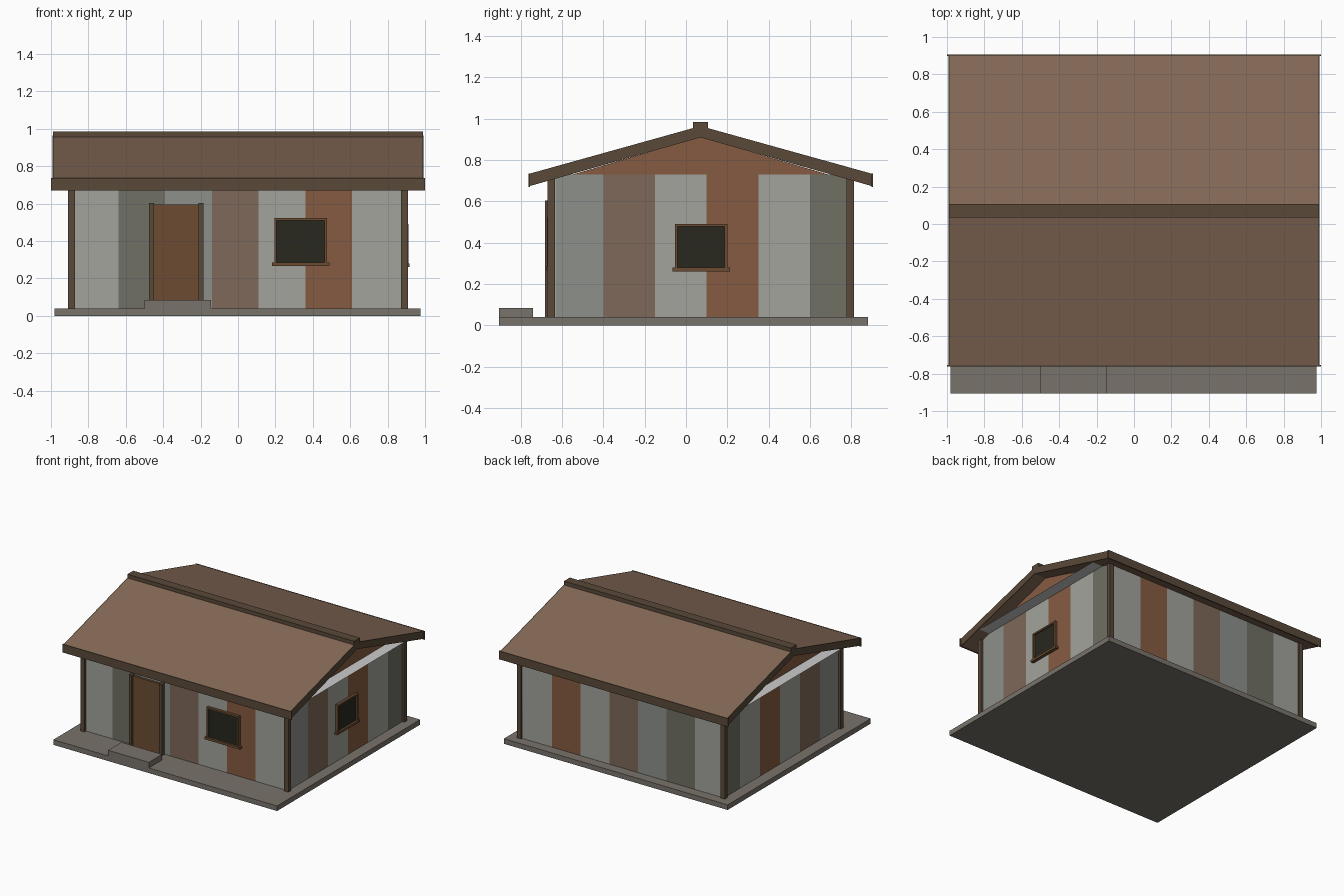
import bpy

if "Cube" in bpy.data.objects:
    bpy.data.objects.remove(bpy.data.objects["Cube"])

COL = {
    "light": (.36, .37, .33), "mid": (.27, .28, .26), "dark": (.16, .16, .13),
    "brown": (.21, .14, .10), "rust": (.24, .105, .053), "roof": (.23, .14, .093),
    "trim": (.10, .067, .041), "timber": (.15, .073, .032), "glass": (.021, .021, .014),
    "stone": (.19, .17, .145),
}
MAT = {}
for key, c in COL.items():
    MAT[key] = bpy.data.materials.new(key)
    MAT[key].diffuse_color = (*c, 1)


def add(name, verts, faces, mat=None):
    me = bpy.data.meshes.new(name)
    me.from_pydata(verts, [], faces)
    ob = bpy.data.objects.new(name, me)
    bpy.context.collection.objects.link(ob)
    if mat:
        me.materials.append(MAT[mat])
    return ob


def prism(name, profile, x0, x1, mat):
    """Extrude a (y, z) profile along x."""
    n = len(profile)
    verts = [(x, y, z) for x in (x0, x1) for y, z in profile]
    faces = [tuple(range(n))[::-1], tuple(range(n, 2 * n))]
    faces += [(i, (i + 1) % n, (i + 1) % n + n, i + n) for i in range(n)]
    return add(name, verts, faces, mat)


def box(name, x0, x1, y0, y1, z0, z1, mat):
    return prism(name, [(y0, z0), (y1, z0), (y1, z1), (y0, z1)], x0, x1, mat)


WX, Y0, Y1 = .89, -.65, .80          # wall planes
BASE, TOP, T = .04, .73, .02         # wall bottom, top, thickness

# Foundation and door step
box("foundation", -.98, .975, -.905, .88, 0, BASE, "stone")
box("door_step", -.50, -.145, -.905, -.74, BASE, .085, "stone")

# Striped wall panels: front and back share a pattern, as do the two sides
long_tones = ["light", "dark", "mid", "brown", "light", "rust", "light"]
long_cuts = [-WX, -.64, -.39, -.14, .11, .36, .61, WX]
side_tones = ["mid", "brown", "light", "rust", "light", "dark"]
side_cuts = [Y0, -.40, -.15, .10, .35, .60, Y1]
for tone, a, b in zip(long_tones, long_cuts, long_cuts[1:]):
    box("front_panel", a, b, Y0, Y0 + T, BASE, TOP, tone)
    box("back_panel", a, b, Y1 - T, Y1, BASE, TOP, tone)
for tone, a, b in zip(side_tones, side_cuts, side_cuts[1:]):
    box("right_panel", WX - T, WX, a, b, BASE, TOP, tone)
    box("left_panel", -WX, -WX + T, a, b, BASE, TOP, tone)

# Corner posts
for x in (-WX, WX):
    for y in (Y0, Y1 - .004):
        box("corner_post", x - .018, x + .018, y - .019, y + .017, BASE, .72, "trim")

# Ceiling sheet, projecting past the side walls
add("ceiling", [(-.98, Y0, TOP), (.98, Y0, TOP), (.98, Y1, TOP), (-.98, Y1, TOP)],
    [(0, 1, 2, 3)])

# Gable triangles
for s in (-1, 1):
    xs = sorted((s * (WX - T), s * WX))
    prism("gable", [(-.55, TOP), (.69, TOP), (.07, .912)], *xs, "rust")

# Roof slopes, barge boards, eave boards and ridge cap
RIDGE = .07
for eave, side in ((-.755, "front"), (.897, "back")):
    slope = [(eave, .675), (RIDGE, .91), (RIDGE, .965), (eave, .735)]
    if side == "back":
        slope.reverse()
    prism(side + "_roof", slope, -.985, .985, "roof")
    for a, b in ((-.992, -.985), (.985, .992)):
        prism(side + "_barge_board", slope, a, b, "trim")
    out = eave + (-.008 if eave < 0 else .008)
    box(side + "_eave_board", -1, 1, min(eave, out), max(eave, out), .67, .736, "trim")
box("ridge_cap", -.99, .99, .035, .107, .952, .985, "trim")

# Door with jambs
box("door", -.45, -.21, -.668, Y0, BASE, .594, "timber")
for x in (-.475, -.21):
    box("door_jamb", x, x + .025, -.683, Y0, BASE, .604, "trim")


def window(name, place, a, b, z0, z1):
    """Frame bars, glass and sill; place() maps (u range, depth) to x, y bounds."""
    f = .013
    box(name + "_glass", *place(a, b, .010), z0, z1, "glass")
    box(name + "_frame_top", *place(a - f, b + f, .022), z1, z1 + f, "timber")
    for u in (a - f, b):
        box(name + "_frame_side", *place(u, u + f, .022), z0, z1, "timber")
    box(name + "_sill", *place(a - .026, b + .026, .026), z0 - .018, z0, "timber")


window("front_window", lambda a, b, d: (a, b, Y0 - d, Y0), .207, .462, .285, .510)
window("right_window", lambda a, b, d: (WX, WX + d, a, b), -.04, .187, .28, .479)

for m in bpy.data.materials:
    if m.users and not m.is_grease_pencil:
        m.use_nodes = True
        m.node_tree.nodes["Principled BSDF"].inputs["Base Color"].default_value = m.diffuse_color
